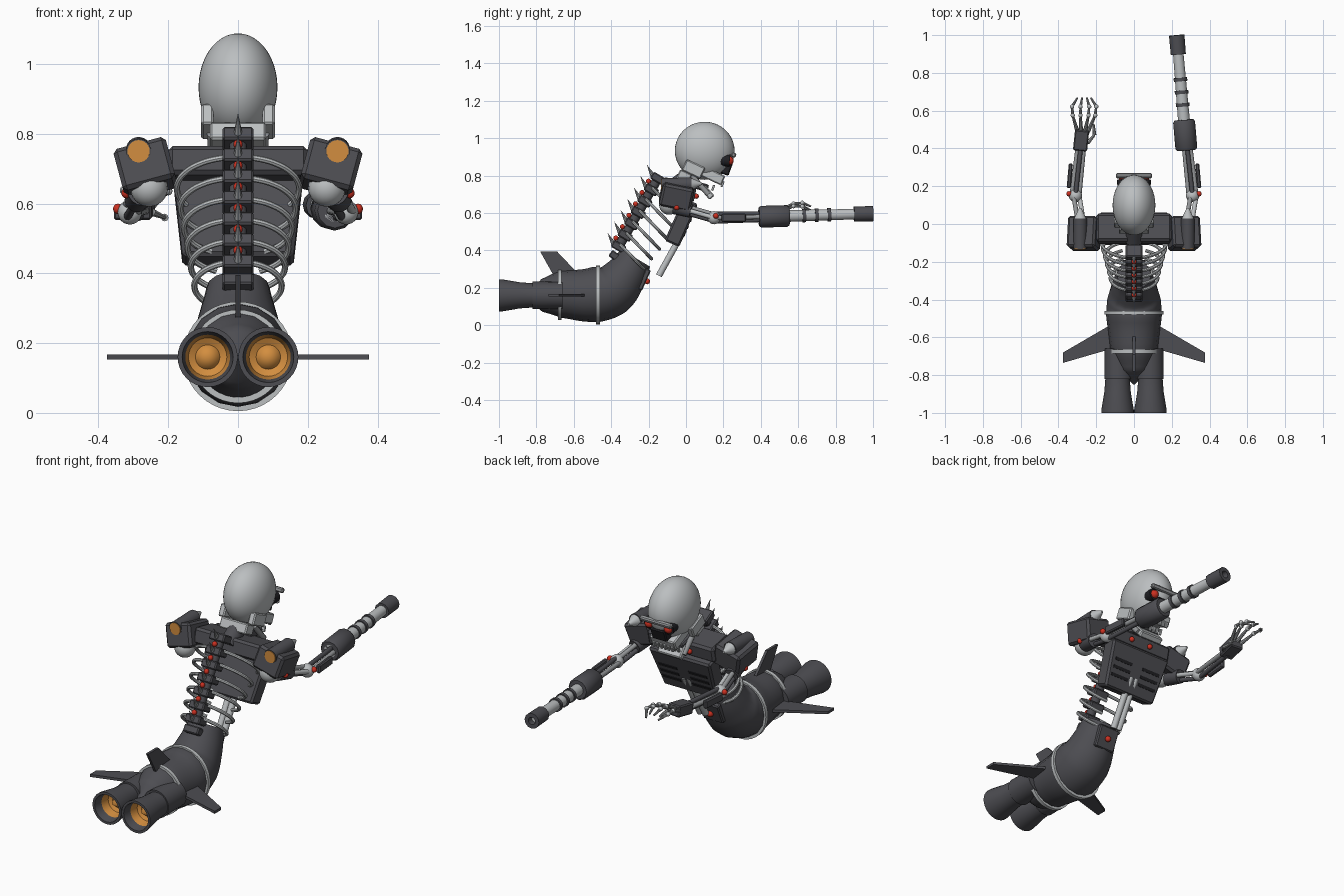
import bpy, bmesh, math
from math import sin, cos, pi, radians
from mathutils import Vector, Euler

if "Cube" in bpy.data.objects:
    bpy.data.objects.remove(bpy.data.objects["Cube"])


def material(name, rgb):
    m = bpy.data.materials.new(name)
    m.use_nodes = True
    m.diffuse_color = (*rgb, 1)
    m.node_tree.nodes["Principled BSDF"].inputs["Base Color"].default_value = (*rgb, 1)
    return m


DARK = material("dark steel", (.075, .075, .085))
LIGHT = material("pale metal", (.5, .52, .53))
MID = material("grey metal", (.3, .31, .32))
BLACK = material("black recess", (.015, .015, .018))
ORANGE = material("orange glow", (.65, .27, .05))
RED = material("red light", (.6, .03, .015))


def finish(bm, name, mat, smooth=True):
    bmesh.ops.recalc_face_normals(bm, faces=bm.faces)
    me = bpy.data.meshes.new(name)
    bm.to_mesh(me)
    bm.free()
    ob = bpy.data.objects.new(name, me)
    bpy.context.collection.objects.link(ob)
    me.materials.append(mat)
    if smooth:
        select(ob)
        bpy.ops.object.shade_smooth_by_angle(angle=radians(35))
    return ob


def select(ob):
    bpy.ops.object.select_all(action='DESELECT')
    ob.select_set(True)
    bpy.context.view_layer.objects.active = ob


def lathe(name, a, direction, profile, mat, n=24):
    """Revolve (distance, radius) pairs about an axis from a."""
    a = Vector(a)
    q = Vector(direction).to_track_quat('Z', 'Y')
    bm = bmesh.new()
    rings = [[bm.verts.new(a + q @ Vector((r * cos(2 * pi * i / n), r * sin(2 * pi * i / n), d)))
              for i in range(n)] for d, r in profile]
    for p, s in zip(rings, rings[1:]):
        for i in range(n):
            bm.faces.new((p[i], p[(i + 1) % n], s[(i + 1) % n], s[i]))
    bmesh.ops.remove_doubles(bm, verts=bm.verts, dist=1e-5)
    return finish(bm, name, mat)


def rod(name, a, b, r1, r2, mat, n=16):
    d = Vector(b) - Vector(a)
    return lathe(name, a, d, [(0, 0), (0, r1), (d.length, r2), (d.length, 0)], mat, n)


def box(name, at, size, mat, tilt=(0, 0, 0), bevel=.006, taper=1):
    bm = bmesh.new()
    bmesh.ops.create_cube(bm, size=1)
    for v in bm.verts:
        k = taper if v.co.z < 0 else 1
        v.co = Vector((v.co.x * size[0] * k, v.co.y * size[1], v.co.z * size[2]))
    if bevel:
        bmesh.ops.bevel(bm, geom=bm.edges[:], offset=bevel, segments=1, affect='EDGES')
    ob = finish(bm, name, mat, False)
    ob.location = at
    ob.rotation_euler = [radians(t) for t in tilt]
    return ob


def ball(name, at, r, mat, scale=(1, 1, 1), n=20):
    bm = bmesh.new()
    bmesh.ops.create_uvsphere(bm, u_segments=n, v_segments=n // 2 + 2, radius=r)
    ob = finish(bm, name, mat)
    ob.location, ob.scale = at, scale
    return ob


def tube(name, pts, depth, mat, radii=None, closed=False):
    cu = bpy.data.curves.new(name, 'CURVE')
    cu.dimensions = '3D'
    cu.bevel_depth, cu.bevel_resolution, cu.resolution_u = depth, 6 if radii else 2, 6
    cu.use_fill_caps = True
    sp = cu.splines.new('BEZIER')
    sp.bezier_points.add(len(pts) - 1)
    for i, (bp, p) in enumerate(zip(sp.bezier_points, pts)):
        bp.co = p
        bp.handle_left_type = bp.handle_right_type = 'AUTO'
        bp.radius = radii[i] if radii else 1
    sp.use_cyclic_u = closed
    ob = bpy.data.objects.new(name, cu)
    bpy.context.collection.objects.link(ob)
    cu.materials.append(mat)
    select(ob)
    bpy.ops.object.convert(target='MESH')
    bpy.ops.object.shade_smooth_by_angle(angle=radians(35))


def plate(name, outline, thick, mat):
    """Extrude a closed outline by a thickness vector, centred on it."""
    t = Vector(thick)
    bm = bmesh.new()
    f = bm.faces.new([bm.verts.new(Vector(p) - t / 2) for p in outline])
    ext = bmesh.ops.extrude_face_region(bm, geom=[f])
    bmesh.ops.translate(bm, vec=t, verts=[v for v in ext["geom"] if isinstance(v, bmesh.types.BMVert)])
    return finish(bm, name, mat, False)


# Curved lower body, clamp rings and dorsal fin
path = [(-.27, .36, .09), (-.33, .26, .118), (-.4, .19, .142), (-.48, .165, .148),
        (-.67, .165, .125), (-.77, .16, .088), (-.85, .16, .005)]
tube("lower_body", [(0, y, z) for y, z, r in path], 1, DARK, [r for y, z, r in path])
for y, r in ((-.47, .15), (-.675, .127)):
    lathe("body_ring", (0, y - .01, .162), (0, 1, 0),
          [(0, r - .01), (0, r + .007), (.02, r + .007), (.02, r - .01)], LIGHT, 40)
plate("dorsal_fin", [(0, -.78, .395), (0, -.69, .395), (0, -.59, .29), (0, -.71, .27)], (.014, 0, 0), DARK)

# Engines and wings
for s in (-1, 1):
    rod("engine_nacelle", (s * .083, -.66, .16), (s * .083, -.82, .16), .072, .074, DARK, 32)
    lathe("nozzle", (s * .087, -.81, .16), (0, -1, 0),
          [(0, 0), (0, .064), (.08, .07), (.175, .086), (.19, .086), (.19, .073), (.1, .056)], DARK, 32)
    lathe("nozzle_glow", (s * .087, -.81, .16), (0, -1, 0),
          [(.185, .073), (.1, .055), (.09, .035), (.14, 0)], ORANGE, 32)
    plate("wing", [(s * x, y, .16) for x, y in ((.1, -.52), (.375, -.68), (.375, -.735), (.1, -.655))],
          (0, 0, .014), DARK)

# Spine with vertebrae, spikes and lights
top, low = Vector((0, -.15, .785)), Vector((0, -.36, .42))
rod("spine_core", top, low, .025, .025, DARK)
for i in range(7):
    c = top.lerp(low, i / 6)
    box("vertebra", c, (.088, .075, .042), DARK, (-30, 0, 0))
    rod("spine_spike", c + Vector((0, -.025, .01)), c + Vector((0, -.06, .075)), .014, 0, MID, 8)
    if i < 6:
        ball("spine_light", c + Vector((0, -.05, -.015)), .014, RED, n=10)
box("lowest_vertebra", (0, -.38, .37), (.088, .06, .04), DARK, (-35, 0, 0))

# Ribs
for i in range(6):
    c = top.lerp(low, .14 + i * .165)
    w = .175 - .01 * i
    h = .125 - .006 * i
    gap = .45
    pts = []
    for k in range(17):
        a = gap + (2 * pi - 2 * gap) * k / 16
        pts.append(c + Vector((w * sin(a), .7 * h * (1 + cos(a)), -.72 * h * (1 + cos(a)))))
    tube("rib", pts, .009, LIGHT)

# Chest, shoulder beam, sternum strut and pelvis plate
TILT = Euler((radians(-24), 0, 0)).to_matrix()
chest = Vector((0, -.025, .55))
box("chest_plate", chest, (.37, .085, .25), DARK, (-24, 0, 0), .01, .86)
for s in (-1, 1):
    for k in range(3):
        box("chest_vent", chest + TILT @ Vector((s * .09, .042, .03 - .042 * k)), (.11, .008, .016), BLACK,
            (-24, 0, 0), 0)
    ball("chest_light", (s * .06, .055, .69), .014, RED, n=10)
box("shoulder_beam", (0, -.025, .71), (.4, .15, .085), DARK, (-12, 0, 0), .012)
for s in (-1, 1):
    rod("sternum_strut", (s * .016, -.01, .51), (s * .016, -.145, .265), .017, .017, LIGHT)
box("pelvis_plate", (0, -.225, .245), (.12, .03, .12), DARK, (-24, 0, 0))
ball("pelvis_light", (0, -.208, .235), .016, RED, n=10)

# Neck and head
rod("neck", (0, -.09, .72), (0, .06, .83), .045, .045, DARK)
box("collar", (0, .07, .745), (.13, .1, .04), DARK, (-15, 0, 0))
ball("skull", (0, .1, .933), .155, LIGHT, (.73, 1.03, 1), 40)
box("upper_jaw", (0, .14, .8), (.15, .13, .055), LIGHT, (-25, 0, 0))
box("lower_jaw", (0, .115, .71), (.14, .035, .075), LIGHT, (40, 0, 0))
box("nape", (0, -.01, .795), (.16, .07, .055), LIGHT, (-25, 0, 0))
box("face_recess", (0, .215, .84), (.09, .05, .07), BLACK, (-20, 0, 0))
box("brow", (0, .255, .91), (.19, .025, .025), MID, (-20, 0, 0))
for k in range(6):
    for y, z in ((.195, .755), (.145, .735)):
        box("tooth", ((k - 2.5) * .022, y, z), (.014, .012, .032), LIGHT, (-20, 0, 0), .002)
for s in (-1, 1):
    box("cheek", (s * .088, .04, .835), (.035, .11, .065), LIGHT, (-25, 0, 0))
    rod("jaw_link", (s * .075, .03, .8), (s * .07, .12, .7), .014, .014, MID)
    rod("eye_socket", (s * .055, .18, .885), (s * .058, .235, .88), .032, .032, BLACK)
    ball("eye", (s * .058, .232, .88), .023, RED)

# Shoulder pods, upper arms and elbows
for s in (-1, 1):
    box("shoulder_pad", (s * .265, -.05, .7), (.155, .17, .125), DARK, (-12, s * 15, 0), .012)
    rod("pod", (s * .285, -.13, .75), (s * .285, .03, .755), .036, .036, DARK, 24)
    rod("pod_exhaust", (s * .285, -.134, .75), (s * .285, -.129, .75), .032, .032, ORANGE, 24)
    rod("pod_nose", (s * .285, .03, .755), (s * .285, .085, .757), .032, .006, LIGHT, 24)
    ball("shoulder_ball", (s * .255, -.09, .645), .054, LIGHT)
    ball("shoulder_light", (s * .32, -.05, .63), .015, RED, n=10)
    a, b = Vector((s * .275, -.06, .635)), Vector((s * .31, .15, .575))
    rod("upper_arm_sleeve", a, a.lerp(b, .42), .042, .036, DARK)
    for k in range(3):
        o = Vector((cos(k * 2.1), 0, sin(k * 2.1))) * .02
        rod("upper_arm_rod", a + o, b + o, .012, .012, (LIGHT, MID, DARK)[k])
    ball("elbow", b, .035, LIGHT)
    ball("elbow_light", b + Vector((s * .034, .01, .01)), .015, RED, n=10)
    w = Vector((s * .28, .42, .58))
    for k in range(4):
        o = Vector((cos(k * pi / 2), 0, sin(k * pi / 2))) * .02
        rod("forearm_rod", b + o, w + o * .8, .012, .012, DARK if k % 2 else MID)
    box("forearm_guard", (s * .34, .255, .575), (.022, .13, .045), DARK, (0, 0, s * 5))

# Arm cannon on the left
base, tip = Vector((.278, .39, .58)), Vector((.226, 1, .597))
axis = tip - base
lathe("cannon_housing", base, axis, [(0, 0), (0, .05), (.012, .058), (.15, .058), (.162, .05), (.162, 0)], DARK, 12)
rod("cannon_barrel", base, tip - axis * .05, .033, .027, LIGHT, 24)
for f in (.38, .49, .6):
    rod("barrel_band", base + axis * f, base + axis * (f + .03), .036, .036, DARK, 24)
lathe("cannon_muzzle", base, axis, [(.51, 0), (.51, .04), (.612, .041), (.612, .02), (.58, .018), (.58, 0)], DARK, 12)

# Clawed hand on the right
box("palm", (-.28, .445, .59), (.075, .11, .06), DARK, (8, 0, -6))
for x, z, bend in ((-.045, .0, .012), (-.012, .02, .025), (.022, .02, .025), (.05, -.005, .012)):
    root = Vector((-.273 + x * .6, .49, .6 + z * .5))
    mid = Vector((-.268 + x * 1.25, .575, .625 + bend))
    end = Vector((-.266 + x * .75, .668, .615 + z))
    bow = mid.lerp(end, .5) + Vector((x * .35, 0, .012))
    for p, q, r in ((root, mid, .011), (mid, bow, .009), (bow, end, .008)):
        rod("finger_link", p, q, r, r * .6, MID, 8)
    for p in (root, mid, bow):
        ball("knuckle", p, .012, LIGHT, n=10)
thumb = [Vector((-.245, .43, .575)), Vector((-.21, .47, .56)), Vector((-.215, .53, .56))]
for p, q in zip(thumb, thumb[1:]):
    rod("thumb_link", p, q, .011, .006, MID, 8)
